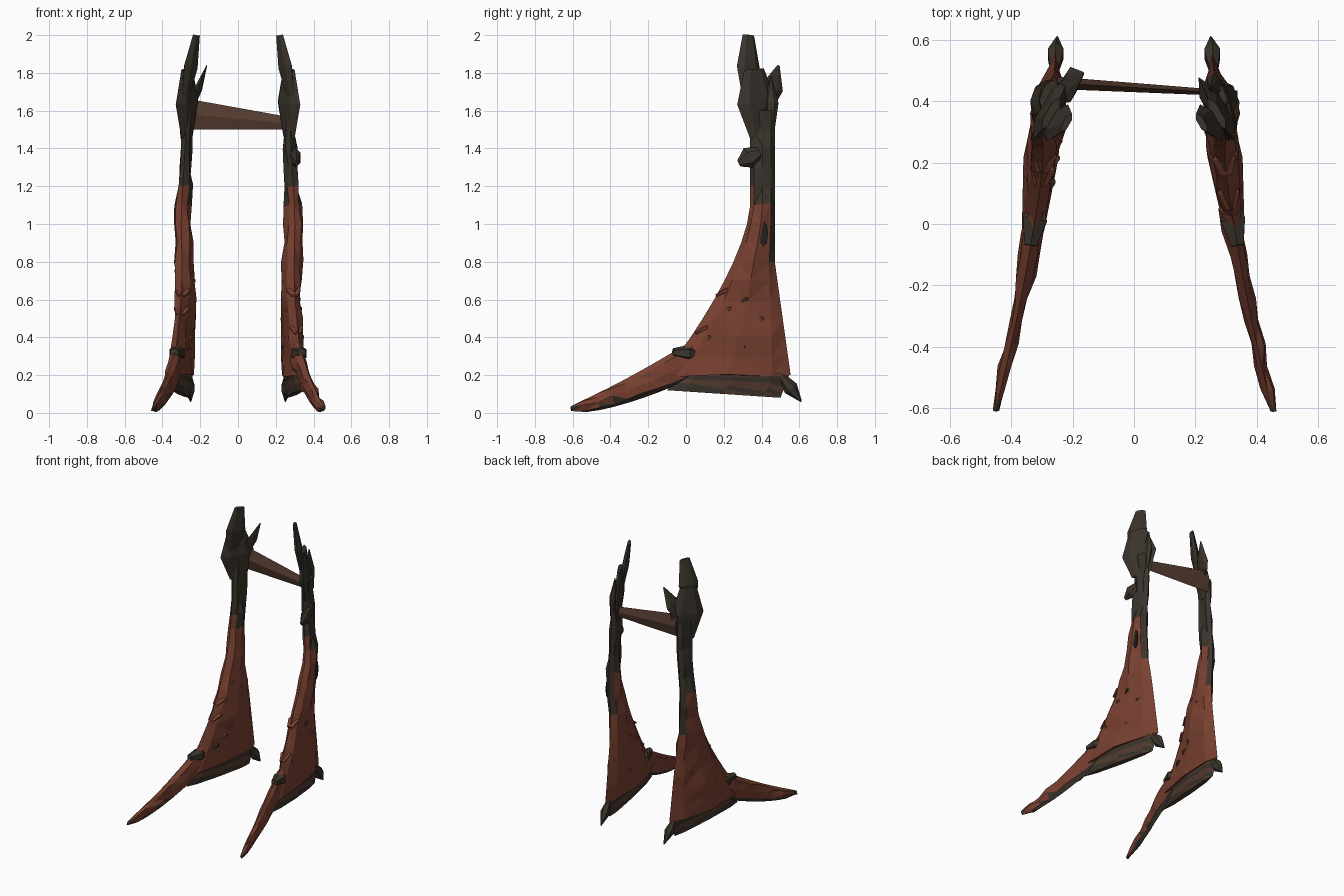
import bpy, bmesh, random
from math import cos, sin, tau
from mathutils import Vector

if "Cube" in bpy.data.objects:
    bpy.data.objects.remove(bpy.data.objects["Cube"], do_unlink=True)

rng = random.Random(7)
X_AXIS = Vector((1, 0, 0))
Y_AXIS = Vector((0, 1, 0))
Z_AXIS = Vector((0, 0, 1))


def material(name, red, green, blue):
    mat = bpy.data.materials.new(name)
    mat.use_nodes = True
    mat.diffuse_color = (red, green, blue, 1)
    for node in mat.node_tree.nodes:
        if node.type == 'BSDF_PRINCIPLED':
            node.inputs["Base Color"].default_value = mat.diffuse_color
            node.inputs["Roughness"].default_value = 0.9
    return mat


MATERIALS = [material("rust bark", 0.19, 0.052, 0.03),
             material("charred bark", 0.043, 0.034, 0.025),
             material("brown wood", 0.09, 0.045, 0.03),
             material("black hollow", 0.014, 0.015, 0.013)]
RUST, CHAR, BROWN, BLACK = range(len(MATERIALS))


def loft(name, sections, colour, sides=8, rough=0.0):
    """Skin a row of oval sections, each given as centre, half width and half thickness vectors."""
    bm = bmesh.new()
    rows = []
    for centre, wide, thick in sections:
        row = []
        for i in range(sides):
            angle = tau * i / sides
            point = centre + wide * cos(angle) + thick * sin(angle)
            # Craggy faces, clean silhouette edges
            point += (X_AXIS + Z_AXIS) * rng.uniform(-rough, rough) * abs(sin(angle))
            row.append(bm.verts.new(point))
        rows.append(row)
    for low, high in zip(rows, rows[1:]):
        for i in range(sides):
            j = (i + 1) % sides
            bm.faces.new((low[i], low[j], high[j], high[i]))
    bm.faces.new(rows[0])
    bm.faces.new(rows[-1])
    bmesh.ops.triangulate(bm, faces=bm.faces)
    bmesh.ops.recalc_face_normals(bm, faces=bm.faces)
    for face in bm.faces:
        face.material_index = colour(face.calc_center_median()) if callable(colour) else colour
    mesh = bpy.data.meshes.new(name)
    bm.to_mesh(mesh)
    bm.free()
    for mat in MATERIALS:
        mesh.materials.append(mat)
    bpy.context.collection.objects.link(bpy.data.objects.new(name, mesh))


def on_leg(side, y, z):
    """Point in the leg's centre sheet: splayed toward the toe, bowed outward at mid height."""
    bow = 0.025 * max(0, 1 - abs(z - 1.05) / 0.4)
    return Vector((side * (0.325 - 0.165 * y + 0.07 * y * y + bow), y, z))


def edge_section(side, front, back, half):
    a, b = on_leg(side, *front), on_leg(side, *back)
    return (a + b) / 2, (b - a) / 2, X_AXIS * half


def spindle(name, start, end, width, thickness, colour, tip=0.1, normal=X_AXIS):
    """Faceted shard, widest in the middle, lying flat across the given normal."""
    start, end = Vector(start), Vector(end)
    axis = (end - start).normalized()
    wide = normal.cross(axis).normalized()
    thick = axis.cross(wide)
    sections = [(start.lerp(end, t), wide * width * s, thick * thickness * s)
                for t, s in ((0, 0.5), (0.5, 1), (1, tip))]
    loft(name, sections, colour, sides=6)


def front_edge(z):
    return 0.34 - 0.54 * max(0, 1.1 - z) ** 1.5


def back_edge(z):
    return 0.47 + 0.14 * max(0, 0.8 - z)


def trunk_section(side, z):
    half = 0.03 + 0.02 * min(1, max(0, 1.4 - z) / 0.6)
    return edge_section(side, (front_edge(z), z), (back_edge(z), z), half)


def toe_section(side, t):
    y = 0.05 - 0.66 * t
    z = 0.02 + 0.27 * (1 - t) ** 1.3
    tall = 0.01 + 0.08 * (1 - t) ** 0.6
    lean = tall / 4
    return edge_section(side, (y - lean, z + tall), (y + lean, z - tall), 0.006 + tall / 3)


def skirt_section(side, t):
    return edge_section(side, (-0.02 - 0.08 * t, 0.22 - 0.1 * t),
                        (0.55 - 0.05 * t, 0.21 - 0.13 * t), 0.04 - 0.02 * t)


def trunk_colour(c):
    charred_back = c.y > 0.44 and c.z > 0.8
    burn_line = 1.22 if c.y < 0.37 else 1.1
    return CHAR if c.z > burn_line or charred_back else RUST


def toe_colour(c):
    underside = c.z < 0.19 + 0.33 * c.y
    return CHAR if underside or c.y < -0.58 else RUST


def skirt_colour(c):
    # Alternating bands that follow the slant of the bottom edge
    level = c.z + 0.06 * c.y
    return BROWN if int(level / 0.03) % 2 else CHAR


for side, label in ((1, "left"), (-1, "right")):
    loft(label + "_trunk", [trunk_section(side, 0.2 + i / 10) for i in range(15)],
         trunk_colour, rough=0.012)
    loft(label + "_toe", [toe_section(side, i / 9) for i in range(10)],
         toe_colour, rough=0.01)
    loft(label + "_skirt", [skirt_section(side, i / 5) for i in range(6)], skirt_colour)
    # Sharp heel at the rear corner
    spindle(label + "_heel", on_leg(side, 0.5, 0.2), on_leg(side, 0.61, 0.06),
            0.04, 0.03, CHAR)
    # Charred knot where the toe leaves the trunk
    spindle(label + "_toe_knot", on_leg(side, -0.07, 0.32), on_leg(side, 0.1, 0.31),
            0.045, 0.046, CHAR)
    # Slanted bark chips, nearly flush with both faces
    for i in range(9):
        z = 0.35 + i / 20
        reach = rng.uniform(0.1, 0.8)
        y = front_edge(z) * (1 - reach) + back_edge(z) * reach
        spindle(f"{label}_bark_chip_{i + 1}", on_leg(side, y - 0.06, z - 0.03),
                on_leg(side, y + 0.05, z + 0.03), 0.015,
                0.01 + 0.1 * (reach * (1 - reach)) ** 0.5,
                CHAR if i % 5 == 0 else RUST)
    # Crown: broad plate with a thin blade above, both turned toward the rear middle
    facing = Vector((side * 0.87, 0.5, 0))
    spindle(label + "_crown_plate", (side * 0.27, 0.39, 1.46), (side * 0.27, 0.36, 1.82),
            0.12, 0.035, CHAR, tip=0.5, normal=facing)
    spindle(label + "_crown_blade", (side * 0.28, 0.33, 1.66), (side * 0.22, 0.33, 2),
            0.07, 0.025, CHAR, tip=0.5, normal=facing)

# Dark hollow on the outer face of the left trunk
hollow = on_leg(1, 0.41, 0.95) + X_AXIS * 0.045
loft("trunk_hollow", [(hollow + X_AXIS * dx, Z_AXIS * 0.07, Y_AXIS * 0.025)
                      for dx in (-0.004, 0.004)], BLACK)

# Knot that juts forward from the left trunk
spindle("trunk_knot", (0.3, 0.39, 1.38), (0.31, 0.28, 1.32), 0.06, 0.03, CHAR, tip=0.3)

# Loose splinters beside the crowns
spindle("left_crown_splinter", (0.27, 0.45, 1.5), (0.25, 0.45, 1.78), 0.04, 0.025, CHAR)
spindle("right_crown_spike", (-0.25, 0.42, 1.6), (-0.165, 0.49, 1.84), 0.06, 0.02, CHAR)

# Beam between the posts, tapering toward the left
loft("cross_beam", [(Vector((-0.25, 0.46, 1.58)), Z_AXIS * 0.08, Y_AXIS * 0.02),
                    (Vector((0.25, 0.43, 1.535)), Z_AXIS * 0.035, Y_AXIS * 0.01)],
     BROWN, sides=4)
